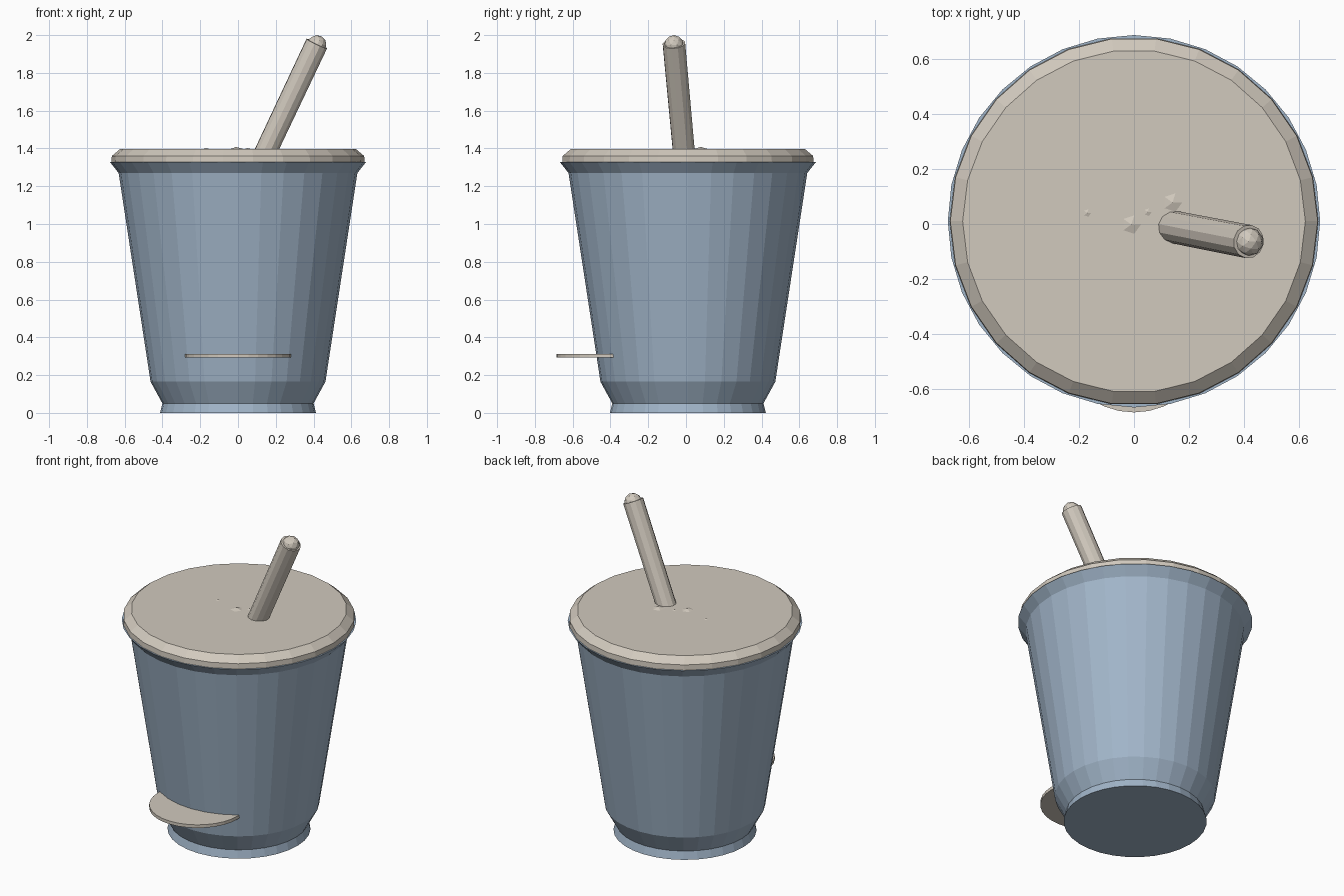
import bpy, bmesh, math
from mathutils import Vector

if "Cube" in bpy.data.objects:
    bpy.data.objects.remove(bpy.data.objects["Cube"])


def material(name, srgb):
    m = bpy.data.materials.new(name)
    m.diffuse_color = [(c / 255) ** 2.2 for c in srgb] + [1]
    m.use_nodes = True
    m.node_tree.nodes["Principled BSDF"].inputs["Base Color"].default_value = m.diffuse_color
    return m


BLUE = material("dusty blue", (160, 180, 200))
CREAM = material("warm cream", (208, 200, 188))
CENTRE_Y = 0.01


def add_object(name, bm, mat):
    bmesh.ops.recalc_face_normals(bm, faces=bm.faces)
    mesh = bpy.data.meshes.new(name)
    bm.to_mesh(mesh)
    bm.free()
    mesh.materials.append(mat)
    obj = bpy.data.objects.new(name, mesh)
    bpy.context.collection.objects.link(obj)
    return obj


def lathe(name, profile, sides, mat, location):
    """Closed solid of revolution from (radius, z) points."""
    bm = bmesh.new()
    rings = []
    for r, z in profile:
        rings.append([bm.verts.new((r * math.cos(2 * math.pi * i / sides),
                                    r * math.sin(2 * math.pi * i / sides), z))
                      for i in range(sides)])
    for a, b in zip(rings, rings[1:]):
        for i in range(sides):
            j = (i + 1) % sides
            bm.faces.new((a[i], a[j], b[j], b[i]))
    bm.faces.new(rings[0])
    bm.faces.new(rings[-1])
    obj = add_object(name, bm, mat)
    obj.location = location
    return obj


def ball(name, radius, location, mat, subdivisions=2):
    bm = bmesh.new()
    bmesh.ops.create_icosphere(bm, subdivisions=subdivisions, radius=radius)
    obj = add_object(name, bm, mat)
    obj.location = location
    return obj


# Tapered cup with a foot and a flared rim
lathe("cup", [(0.413, 0), (0.40, 0.05), (0.463, 0.165), (0.632, 1.27), (0.677, 1.327)],
      32, BLUE, (0, CENTRE_Y, 0))

# Flat lid with a chamfered edge
lathe("lid", [(0.67, 1.327), (0.668, 1.36), (0.623, 1.398)], 26, CREAM, (0, CENTRE_Y, 0))

# Leaning straw with a rounded tip
top = Vector((0.417, -0.064, 1.955))
base = Vector((0.155, -0.013, 1.4))
axis = (top - base).normalized()
length = 1.1
straw = lathe("straw", [(0.058, -length), (0.061, 0)], 12, CREAM, top)
straw.rotation_mode = 'QUATERNION'
straw.rotation_quaternion = axis.to_track_quat('Z', 'Y')
ball("straw_tip", 0.052, top + Vector((0, 0, -0.007)), CREAM)

# Pearls just breaking through the lid: x, y, height above the lid
for i, (x, y, h) in enumerate([(-0.01, -0.002, 0.01), (0.14, 0.078, 0.01),
                               (-0.17, 0.04, 0.004), (0.05, 0.043, 0.004)]):
    ball(f"pearl_{i + 1}", 0.085, (x, y, 1.398 + h - 0.085), CREAM)

# Thin round plate stuck into the front of the cup
lathe("front_disc", [(0.28, 0.292), (0.28, 0.312)], 32, CREAM, (0, -0.405, 0))
